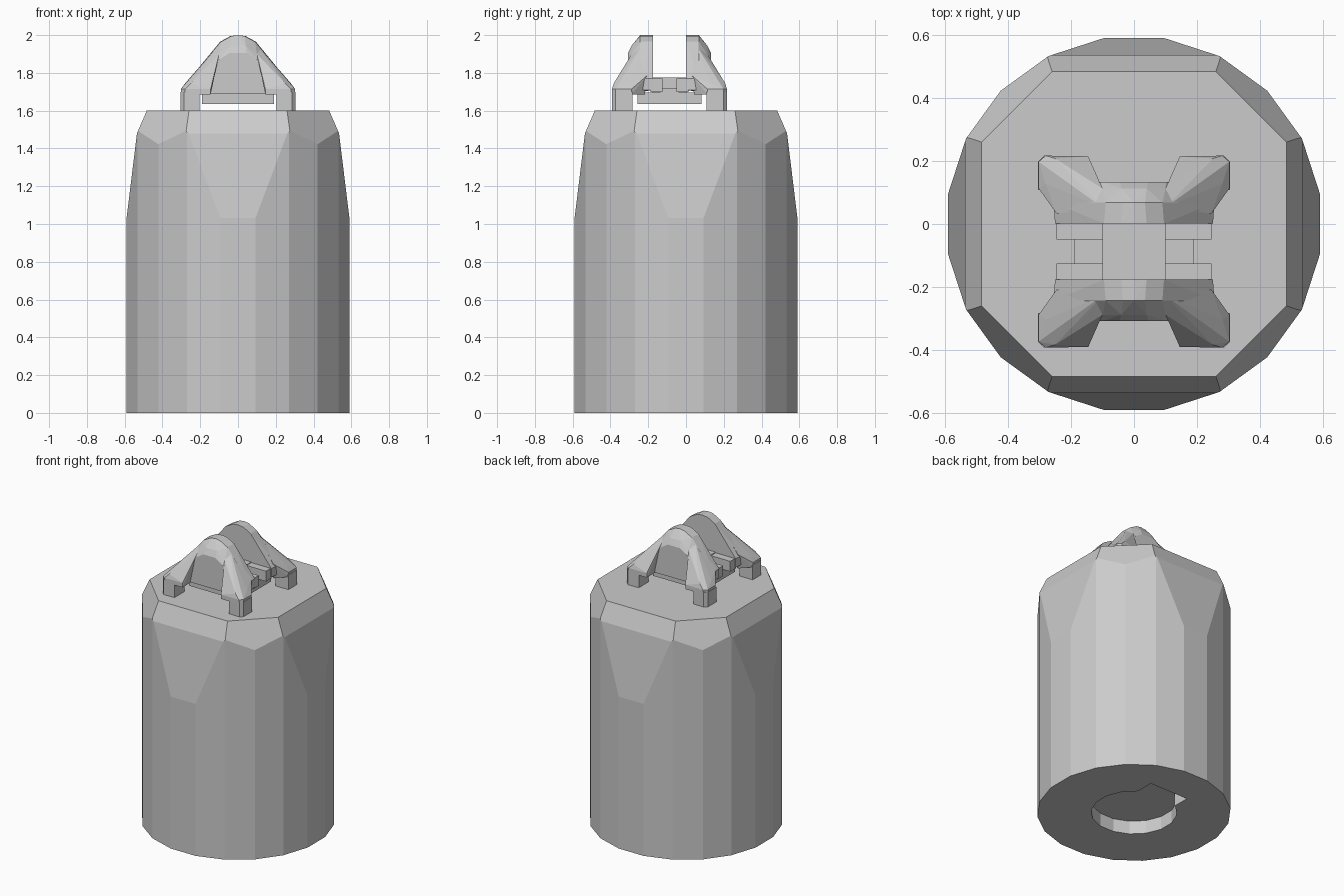
import bpy, bmesh
from math import radians
from mathutils import Matrix, Vector

if "Cube" in bpy.data.objects:
    bpy.data.objects.remove(bpy.data.objects["Cube"])

MID = -0.0875  # y centre of the clamp on the lid


def finish(bm, name):
    bmesh.ops.recalc_face_normals(bm, faces=bm.faces[:])
    me = bpy.data.meshes.new(name)
    bm.to_mesh(me)
    bm.free()
    ob = bpy.data.objects.new(name, me)
    bpy.context.collection.objects.link(ob)
    return ob


def cylinder(bm, r, z0, z1, n, turn):
    m = Matrix.Translation((0, 0, (z0 + z1) / 2)) @ Matrix.Rotation(radians(turn), 4, 'Z')
    bmesh.ops.create_cone(bm, cap_ends=True, segments=n, radius1=r, radius2=r,
                          depth=z1 - z0, matrix=m)


def box(name, x0, x1, y0, y1, z0, z1):
    bm = bmesh.new()
    m = Matrix.Translation(((x0 + x1) / 2, (y0 + y1) / 2, (z0 + z1) / 2)) \
        @ Matrix.Diagonal((x1 - x0, y1 - y0, z1 - z0, 1))
    bmesh.ops.create_cube(bm, size=1, matrix=m)
    return finish(bm, name)


def hull(name, pts):
    bm = bmesh.new()
    for p in pts:
        bm.verts.new(p)
    r = bmesh.ops.convex_hull(bm, input=bm.verts[:])
    junk = {v for v in r["geom_interior"] if isinstance(v, bmesh.types.BMVert)}
    bmesh.ops.delete(bm, geom=list(junk), context='VERTS')
    bmesh.ops.dissolve_limit(bm, angle_limit=radians(1), verts=bm.verts[:], edges=bm.edges[:])
    return finish(bm, name)


# Body: 20-sided can with its upper sides shaved to a clipped square
bm = bmesh.new()
cylinder(bm, 0.597, 0, 1.6, 20, 9)


def shave(angle, lower, upper):
    (r0, z0), (r1, z1) = lower, upper
    rot = Matrix.Rotation(radians(angle), 3, 'Z')
    bmesh.ops.bisect_plane(bm, geom=bm.verts[:] + bm.edges[:] + bm.faces[:],
                           plane_co=rot @ Vector((r0, 0, z0)),
                           plane_no=rot @ Vector((z1 - z0, 0, r0 - r1)).normalized(),
                           clear_outer=True)
    bmesh.ops.holes_fill(bm, edges=bm.edges[:], sides=0)


for k in range(4):
    shave(90 * k, (0.59, 1.03), (0.535, 1.48))
    shave(90 * k, (0.535, 1.48), (0.483, 1.6))
    shave(90 * k + 45, (0.59, 1.44), (0.525, 1.6))
body = finish(bm, "body")

# Keyed recess in the underside
bm = bmesh.new()
cylinder(bm, 0.265, -0.1, 0.09, 16, 11.25)
cutters = [finish(bm, "recess_cutter"), box("notch_cutter", -0.14, 0.15, 0.1, 0.34, -0.08, 0.085)]
for c in cutters:
    c.hide_render = True
    mod = body.modifiers.new("cut", 'BOOLEAN')
    mod.operation, mod.object, mod.solver = 'DIFFERENCE', c, 'EXACT'
bpy.context.view_layer.update()
cut_mesh = bpy.data.meshes.new_from_object(
    body.evaluated_get(bpy.context.evaluated_depsgraph_get()))
body.modifiers.clear()
body.data = cut_mesh
for c in cutters:
    bpy.data.objects.remove(c)

# Clamp base plate, cross bar and centre block
box("clamp_plate", -0.19, 0.19, MID - 0.17, MID + 0.17, 1.635, 1.695)
box("cross_bar", -0.19, 0.19, MID - 0.05, MID + 0.05, 1.64, 1.72)
box("centre_block", -0.1, 0.1, MID - 0.09, MID + 0.09, 1.69, 1.775)

# Half outlines (x, z) of the jaw at growing distance from the clamp centre
jaw_rings = [
    (0.0885, [(0.25, 1.71), (0.25, 1.77), (0.095, 1.965), (0.04, 1.995), (0, 2.0)]),
    (0.155, [(0.255, 1.71), (0.255, 1.77), (0.09, 1.965), (0.035, 1.995), (0, 2.0)]),
    (0.2, [(0.2, 1.69), (0.2, 1.77), (0.1, 1.9), (0.04, 1.945)]),
    (0.22, [(0.14, 1.69), (0.14, 1.8), (0.1, 1.87), (0.045, 1.905)]),
]
# Leg (x, distance, z), reaching from the jaw down to its foot
leg = [(x, v, z) for x, v in ((0.145, 0.2), (0.145, 0.302), (0.28, 0.304),
                              (0.302, 0.285), (0.302, 0.2), (0.24, 0.13)) for z in (1.685, 1.715)]
leg += [(0.16, 0.29, 1.735), (0.25, 0.295, 1.745), (0.28, 0.215, 1.745), (0.245, 0.12, 1.785),
        (0.14, 0.225, 1.83), (0.1, 0.2, 1.9), (0.1, 0.14, 1.95)]
foot = [(x, v, z) for x, v in ((0.205, 0.195), (0.205, 0.302), (0.285, 0.304),
                               (0.304, 0.285), (0.304, 0.195)) for z in (1.6, 1.7)]

# Two jaws, each with two legs, feet and inner ledges
for s, side in ((1, "back"), (-1, "front")):
    hull(side + "_jaw", [(m * x, MID + s * v, z) for v, ring in jaw_rings
                         for x, z in ring for m in (1, -1)])
    for m, hand in ((1, "right"), (-1, "left")):
        tag = side + "_" + hand
        hull(tag + "_leg", [(m * x, MID + s * v, z) for x, v, z in leg])
        hull(tag + "_foot", [(m * x, MID + s * v, z) for x, v, z in foot])
        x0, x1 = sorted((m * 0.095, m * 0.245))
        y0, y1 = sorted((MID + s * 0.038, MID + s * 0.1))
        box(tag + "_ledge", x0, x1, y0, y1, 1.7, 1.77)
